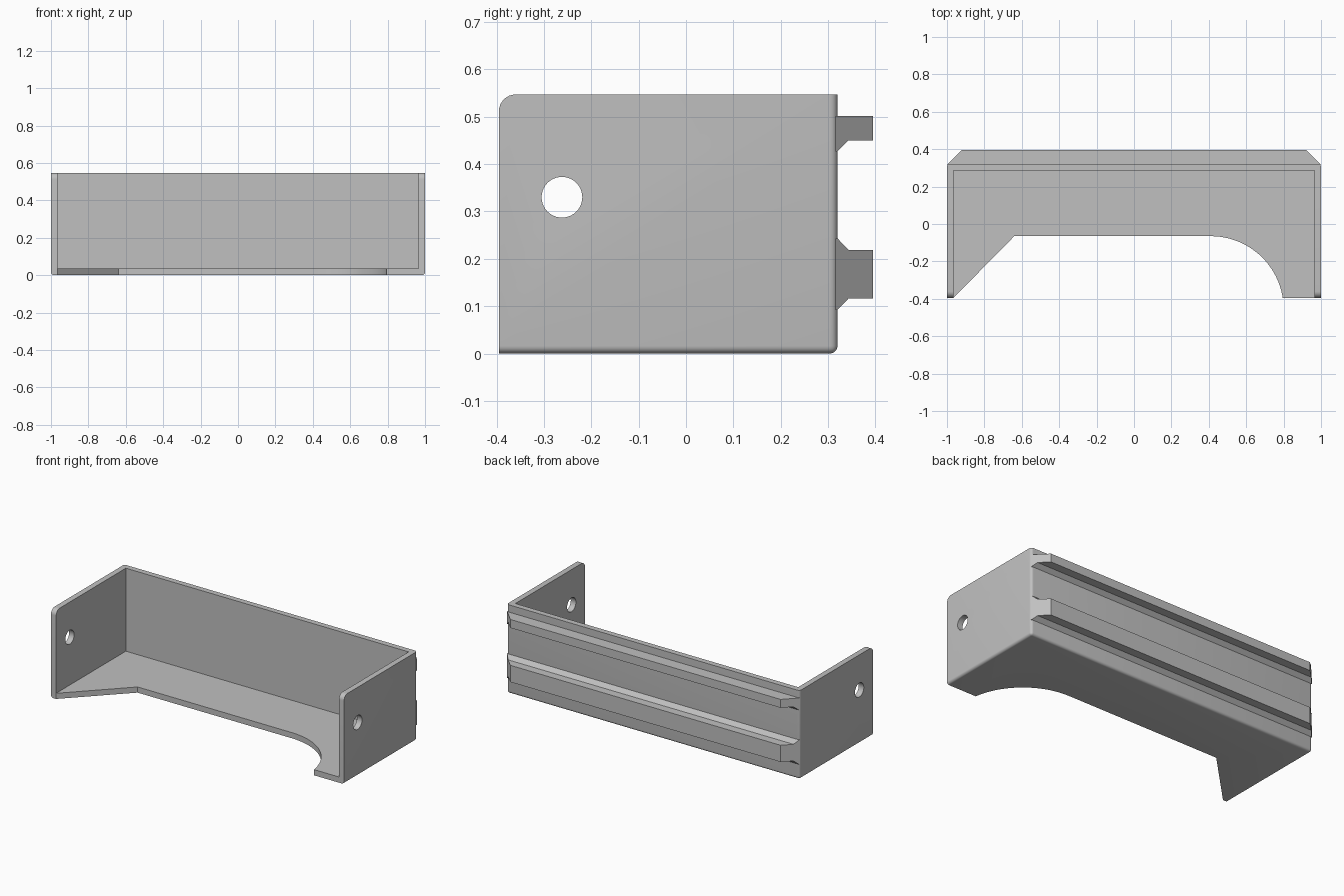
import bpy, bmesh
from math import pi, sin, cos
from mathutils import Matrix, Vector

cube = bpy.data.objects.get("Cube")
if cube:
    bpy.data.objects.remove(cube, do_unlink=True)

WALL, HEIGHT = 0.035, 0.547
FRONT, BACK, RAIL_BACK = -0.395, 0.32, 0.395

grey = bpy.data.materials.new("plain grey")
grey.use_nodes = True
grey.diffuse_color = (0.53, 0.53, 0.53, 1)
grey.node_tree.nodes["Principled BSDF"].inputs["Base Color"].default_value = grey.diffuse_color


def make_object(name, bm):
    bmesh.ops.recalc_face_normals(bm, faces=bm.faces)
    mesh = bpy.data.meshes.new(name)
    bm.to_mesh(mesh)
    bm.free()
    mesh.materials.append(grey)
    obj = bpy.data.objects.new(name, mesh)
    bpy.context.collection.objects.link(obj)
    return obj


def box(lo, hi):
    bm = bmesh.new()
    lo, hi = Vector(lo), Vector(hi)
    size = Matrix.Diagonal((*(hi - lo), 1))
    bmesh.ops.create_cube(bm, size=1, matrix=Matrix.Translation((lo + hi) / 2) @ size)
    return bm


def round_edges(bm, test, radius, segments):
    edges = [e for e in bm.edges if test((e.verts[0].co + e.verts[1].co) / 2)]
    bmesh.ops.bevel(bm, geom=edges, offset=radius, segments=segments,
                    profile=0.5, affect='EDGES')


def cut(target, cutter):
    cutter.hide_render = True
    mod = target.modifiers.new("cut", 'BOOLEAN')
    mod.operation, mod.solver, mod.object = 'DIFFERENCE', 'EXACT', cutter
    bpy.context.view_layer.objects.active = target
    bpy.ops.object.modifier_apply(modifier=mod.name)
    bpy.data.objects.remove(cutter, do_unlink=True)


# Tray block: soft outer bottom and back edges, rounded upper front corner
bm = box((-1, FRONT, 0), (1, BACK, HEIGHT))
round_edges(bm, lambda c: c.y < FRONT + 0.01 and c.z > HEIGHT - 0.01, WALL, 8)


def soft(c):
    side, back, low = abs(c.x) > 0.99, c.y > BACK - 0.01, c.z < 0.01
    return (side and low and abs(c.y) < 0.2) or (back and low) or (side and back)


round_edges(bm, soft, 0.016, 5)
tray = make_object("tray", bm)

# Hollow inside, open to the front and top
cut(tray, make_object("cavity", box((WALL - 1, -1, WALL), (1 - WALL, BACK - WALL, 1))))

# Front floor cutout: slanted on the right, curved on the left
radius, edge = 0.39, -0.065
outline = [(WALL - 1, FRONT), (-0.64, edge)]
for i in range(25):
    a = pi / 2 * i / 24
    outline.append((0.41 + radius * sin(a), edge - radius + radius * cos(a)))
outline += [(0.80, -0.6), (WALL - 1, -0.6)]
bm = bmesh.new()
face = bm.faces.new([bm.verts.new((x, y, -0.1)) for x, y in outline])
ext = bmesh.ops.extrude_face_region(bm, geom=[face])
bmesh.ops.translate(bm, vec=(0, 0, 0.2),
                    verts=[v for v in ext["geom"] if isinstance(v, bmesh.types.BMVert)])
cut(tray, make_object("floor_cutout", bm))

# Screw hole through both side walls
bm = bmesh.new()
bmesh.ops.create_cone(bm, cap_ends=True, segments=40, radius1=0.043, radius2=0.043, depth=3,
                      matrix=Matrix.Translation((0, -0.262, 0.33)) @ Matrix.Rotation(pi / 2, 4, 'Y'))
cut(tray, make_object("screw_hole", bm))

bpy.ops.object.select_all(action='DESELECT')
tray.select_set(True)
bpy.context.view_layer.objects.active = tray
bpy.ops.object.shade_smooth_by_angle(angle=pi / 6)


# Mounting rails along the back, with mitred ends
def rail(name, profile):
    bm = bmesh.new()
    ends = []
    for s in (-1, 1):
        ends.append([bm.verts.new((s * min(1, 1 + BACK - 0.003 - y), y, z)) for y, z in profile])
        bm.faces.new(ends[-1])
    n = len(profile)
    for i in range(n):
        j = (i + 1) % n
        bm.faces.new((ends[0][i], ends[0][j], ends[1][j], ends[1][i]))
    make_object(name, bm)


root, neck = BACK - 0.004, 0.343
rail("upper_rail", [(root, 0.427), (BACK, 0.427), (neck, 0.45), (RAIL_BACK, 0.45),
                    (RAIL_BACK, 0.502), (root, 0.502)])
rail("lower_rail", [(root, 0.092), (BACK, 0.092), (neck, 0.116), (RAIL_BACK, 0.116),
                    (RAIL_BACK, 0.219), (neck, 0.219), (BACK, 0.243), (root, 0.243)])
